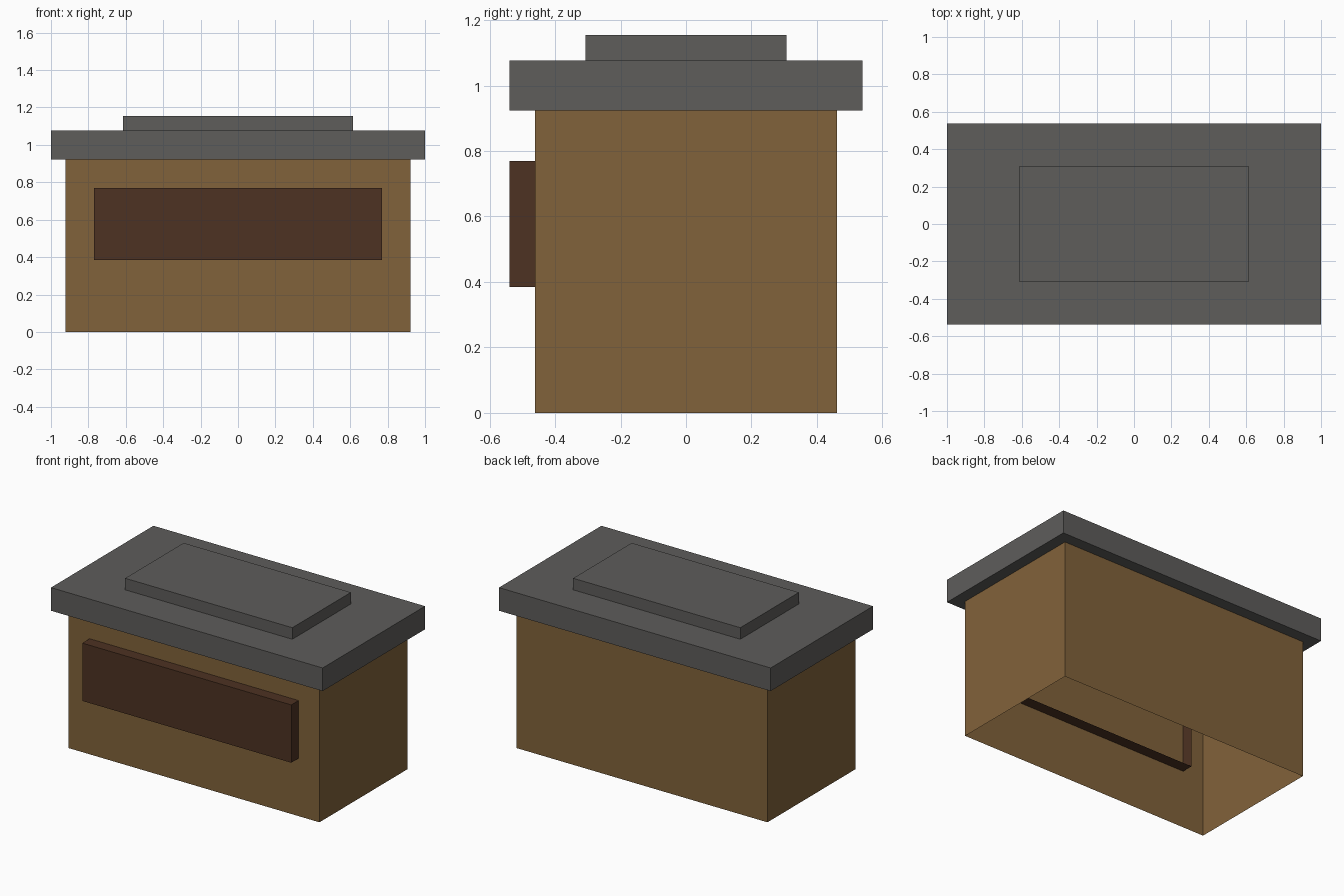
import bpy, bmesh
from mathutils import Vector

if "Cube" in bpy.data.objects:
    bpy.data.objects.remove(bpy.data.objects["Cube"])

U = 1 / 13  # model grid unit


def material(name, color):
    m = bpy.data.materials.new(name)
    m.diffuse_color = (*color, 1)
    m.use_nodes = True
    m.node_tree.nodes["Principled BSDF"].inputs["Base Color"].default_value = m.diffuse_color
    return m


wood = material("light wood", (0.222, 0.123, 0.043))
dark = material("dark wood", (0.075, 0.032, 0.016))
stone = material("grey stone", (0.112, 0.109, 0.105))


def box(name, lo, hi, mat, open_dirs=()):
    """Box between two corners in grid units, with faces along open_dirs left out."""
    lo, hi = Vector(lo) * U, Vector(hi) * U
    bm = bmesh.new()
    bmesh.ops.create_cube(bm, size=1)
    for v in bm.verts:
        v.co = Vector([(lo[i] + hi[i]) / 2 + v.co[i] * (hi[i] - lo[i]) for i in range(3)])
    bm.normal_update()
    gone = [f for f in bm.faces if any(f.normal.dot(Vector(d)) > 0.9 for d in open_dirs)]
    if gone:
        bmesh.ops.delete(bm, geom=gone, context='FACES')
    me = bpy.data.meshes.new(name)
    bm.to_mesh(me)
    bm.free()
    me.materials.append(mat)
    ob = bpy.data.objects.new(name, me)
    bpy.context.collection.objects.link(ob)
    return ob


# Thin-walled body, open underneath and covered by the roof
box("body_walls", (-12, -6, 0), (12, 6, 12), wood, [(0, 0, -1), (0, 0, 1)])
# Front panel, a backless shell pushed through the front wall
box("front_panel", (-10, -7, 5), (10, -5, 10), dark, [(0, 1, 0)])
# Overhanging roof slab and raised cap
box("roof_slab", (-13, -7, 12), (13, 7, 14), stone)
box("roof_cap", (-8, -4, 14), (8, 4, 15), stone, [(0, 0, -1)])
